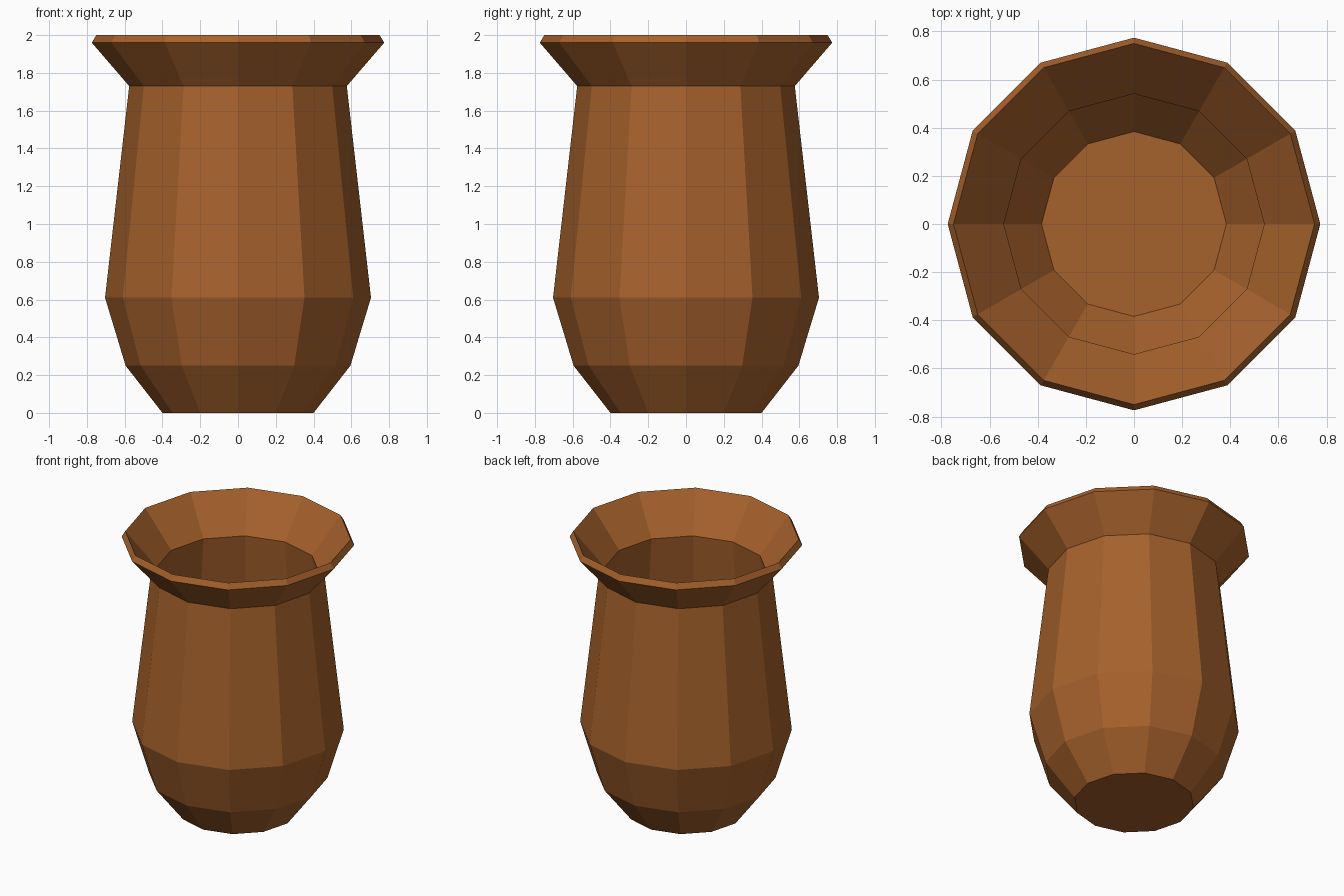
import bpy
import bmesh
from math import cos, sin, tau

if "Cube" in bpy.data.objects:
    bpy.data.objects.remove(bpy.data.objects["Cube"])

SIDES = 12

# Closed wall profile (radius, height): outside going up, then inside going down
PROFILE = [
    (0.40, 0.00), (0.595, 0.25), (0.704, 0.61), (0.576, 1.73), (0.774, 1.96),
    (0.75, 2.00), (0.541, 1.745), (0.668, 0.615), (0.562, 0.265), (0.384, 0.035),
]


def lathe(name, profile, sides):
    bm = bmesh.new()
    rings = [[bm.verts.new((r * cos(tau * i / sides), r * sin(tau * i / sides), z))
              for i in range(sides)] for r, z in profile]
    for low, high in zip(rings, rings[1:]):
        for i in range(sides):
            j = (i + 1) % sides
            bm.faces.new((low[i], low[j], high[j], high[i]))
    # Underside and inner floor
    bm.faces.new(rings[0][::-1])
    bm.faces.new(rings[-1])
    bmesh.ops.recalc_face_normals(bm, faces=bm.faces)
    mesh = bpy.data.meshes.new(name)
    bm.to_mesh(mesh)
    bm.free()
    obj = bpy.data.objects.new(name, mesh)
    bpy.context.collection.objects.link(obj)
    return obj


# Hollow faceted clay vase
vase = lathe("vase", PROFILE, SIDES)
clay = bpy.data.materials.new("clay")
clay.diffuse_color = (0.38, 0.12, 0.025, 1)
clay.use_nodes = True
clay.node_tree.nodes["Principled BSDF"].inputs["Base Color"].default_value = clay.diffuse_color
vase.data.materials.append(clay)
